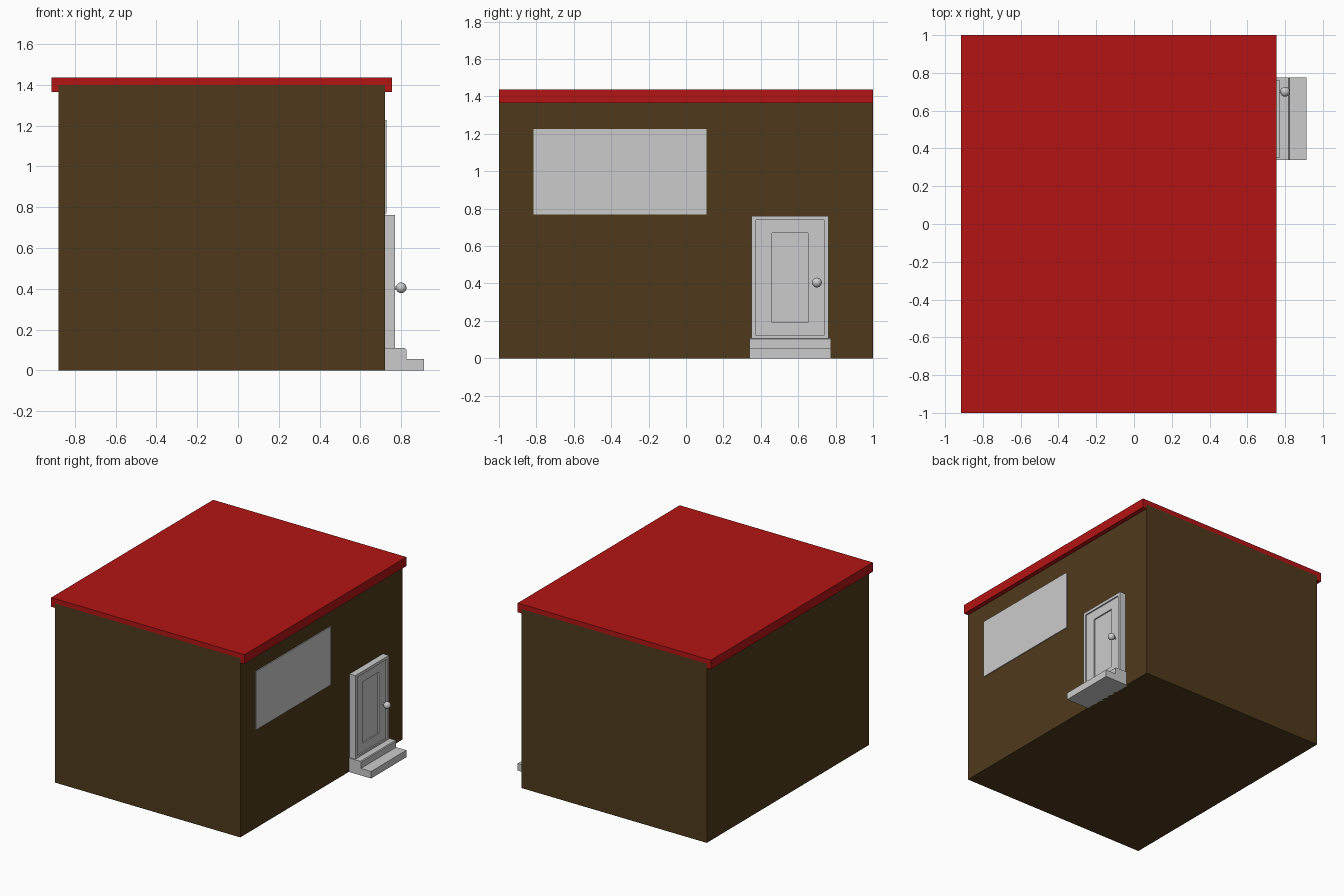
import bpy
import bmesh
import math
from mathutils import Matrix

if "Cube" in bpy.data.objects:
    bpy.data.objects.remove(bpy.data.objects["Cube"])


def material(name, rgb):
    m = bpy.data.materials.new(name)
    m.diffuse_color = (*rgb, 1)
    m.use_nodes = True
    m.node_tree.nodes["Principled BSDF"].inputs["Base Color"].default_value = m.diffuse_color
    return m


def add_object(name, bm, mat=None):
    bmesh.ops.recalc_face_normals(bm, faces=bm.faces)
    me = bpy.data.meshes.new(name)
    bm.to_mesh(me)
    bm.free()
    ob = bpy.data.objects.new(name, me)
    bpy.context.collection.objects.link(ob)
    if mat:
        me.materials.append(mat)
    return ob


def extrude_y(name, profile, y0, y1, mat=None):
    """Extrude an (x, z) profile along y."""
    bm = bmesh.new()
    face = bm.faces.new([bm.verts.new((x, y0, z)) for x, z in profile])
    new = bmesh.ops.extrude_face_region(bm, geom=[face])["geom"]
    verts = [v for v in new if isinstance(v, bmesh.types.BMVert)]
    bmesh.ops.translate(bm, verts=verts, vec=(0, y1 - y0, 0))
    return add_object(name, bm, mat)


def box_bm(x0, x1, y0, y1, z0, z1):
    bm = bmesh.new()
    centre = Matrix.Translation(((x0 + x1) / 2, (y0 + y1) / 2, (z0 + z1) / 2))
    size = Matrix.Diagonal((x1 - x0, y1 - y0, z1 - z0, 1))
    bmesh.ops.create_cube(bm, size=1, matrix=centre @ size)
    return bm


def recess(bm, border_y, border_z, depth):
    """Inset the foremost +x face and push it back into the block."""
    bm.normal_update()
    face = max((f for f in bm.faces if f.normal.x > 0.9 and len(f.verts) == 4),
               key=lambda f: f.select * 10 + f.calc_center_median().x)
    c = face.calc_center_median()
    hy = max(abs(v.co.y - c.y) for v in face.verts)
    hz = max(abs(v.co.z - c.z) for v in face.verts)
    bmesh.ops.inset_individual(bm, faces=[face], thickness=0.01)
    for v in face.verts:
        v.co.y = c.y + math.copysign(hy - border_y, v.co.y - c.y)
        v.co.z = c.z + math.copysign(hz - border_z, v.co.z - c.z)
    new = bmesh.ops.extrude_discrete_faces(bm, faces=[face])["faces"][0]
    bmesh.ops.translate(bm, verts=new.verts, vec=(-depth, 0, 0))
    for f in bm.faces:
        f.select = False
    new.select = True


brown = material("wall_brown", (0.078, 0.042, 0.011))
red = material("roof_red", (0.45, 0.007, 0.007))

# Walls
add_object("walls", box_bm(-0.88, 0.72, -1, 1, 0, 1.4), brown)

# Roof cap with lips hanging over both long sides
extrude_y("roof", [(-0.915, 1.365), (-0.88, 1.365), (-0.88, 1.4), (0.72, 1.4),
                   (0.72, 1.365), (0.755, 1.365), (0.755, 1.437), (-0.915, 1.437)],
          -1, 1, red)

# Window pane
add_object("window", box_bm(0.71, 0.727, -0.815, 0.11, 0.77, 1.227))

# Door with a slim frame and a sunken panel
door = box_bm(0.71, 0.77, 0.35, 0.763, 0.1, 0.762)
recess(door, 0.025, 0.022, 0.01)
recess(door, 0.085, 0.07, 0.01)
add_object("door", door)

# Two doorsteps
extrude_y("doorsteps", [(0.71, 0), (0.913, 0), (0.913, 0.055), (0.825, 0.055),
                        (0.825, 0.103), (0.819, 0.109), (0.71, 0.109)], 0.34, 0.775)

# Door knob on a short stem
knob = bmesh.new()
bmesh.ops.create_uvsphere(knob, u_segments=24, v_segments=12, radius=0.026,
                          matrix=Matrix.Translation((0.8, 0.7, 0.405)))
bmesh.ops.create_cone(knob, cap_ends=True, segments=12, radius1=0.007, radius2=0.007,
                      depth=0.04,
                      matrix=Matrix.Translation((0.77, 0.7, 0.405))
                      @ Matrix.Rotation(math.pi / 2, 4, 'Y'))
ob = add_object("door_knob", knob)
bpy.context.view_layer.objects.active = ob
ob.select_set(True)
bpy.ops.object.shade_smooth_by_angle(angle=math.radians(40))
